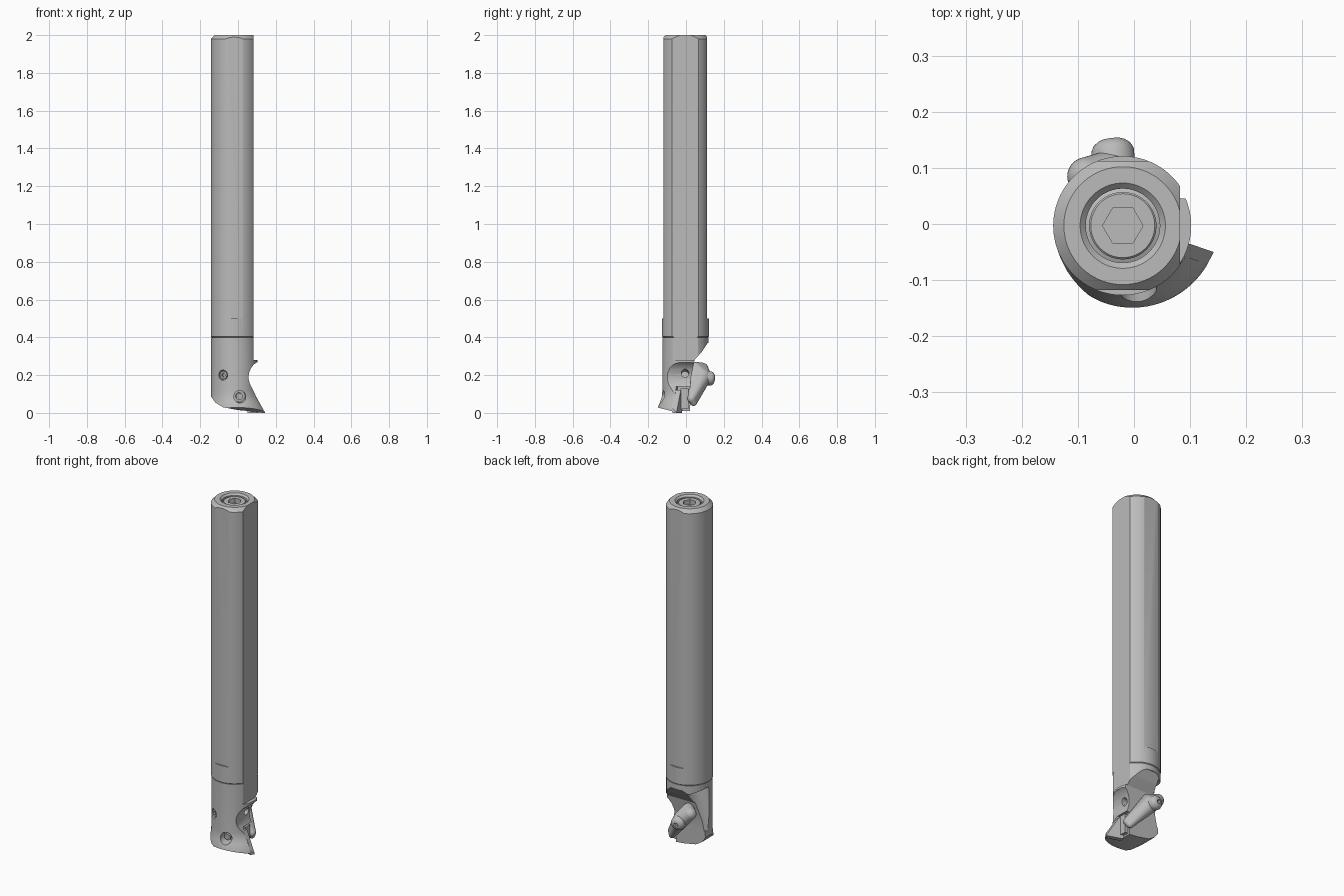
import bpy, bmesh, math
from mathutils import Vector, Matrix

if "Cube" in bpy.data.objects:
    bpy.data.objects.remove(bpy.data.objects["Cube"])

steel = bpy.data.materials.new("steel grey")
steel.diffuse_color = (0.5, 0.5, 0.5, 1)
steel.use_nodes = True
steel.node_tree.nodes["Principled BSDF"].inputs["Base Color"].default_value = steel.diffuse_color
CX, CY = -0.02, -0.003          # axis of the bar


def finish(name, bm, smooth=True):
    bmesh.ops.recalc_face_normals(bm, faces=bm.faces)
    me = bpy.data.meshes.new(name)
    bm.to_mesh(me)
    bm.free()
    me.materials.append(steel)
    ob = bpy.data.objects.new(name, me)
    bpy.context.collection.objects.link(ob)
    if smooth:
        me.shade_smooth()
        me.set_sharp_from_angle(angle=math.radians(30))
    return ob


def rings(name, data, n=64, matrix=None):
    """Skin circles given as (z, centre x, centre y, radius) and cap the ends."""
    bm = bmesh.new()
    loops = []
    for z, cx, cy, r in data:
        loops.append([bm.verts.new((cx + r * math.cos(2 * math.pi * i / n),
                                    cy + r * math.sin(2 * math.pi * i / n), z)) for i in range(n)])
    for a, b in zip(loops, loops[1:]):
        for i in range(n):
            bm.faces.new((a[i], a[(i + 1) % n], b[(i + 1) % n], b[i]))
    bm.faces.new(loops[0])
    bm.faces.new(loops[-1])
    if matrix:
        bm.transform(matrix)
    return finish(name, bm)


def prism(name, pts, plane, lo=-0.4, hi=0.4):
    """Extrude an outline drawn in the xz, yz or xy plane."""
    def at(p, d):
        return {"xz": (p[0], d, p[1]), "yz": (d, p[0], p[1]), "xy": (p[0], p[1], d)}[plane]
    bm = bmesh.new()
    a = [bm.verts.new(at(p, lo)) for p in pts]
    b = [bm.verts.new(at(p, hi)) for p in pts]
    n = len(pts)
    bm.faces.new(a)
    bm.faces.new(b)
    for i in range(n):
        bm.faces.new((a[i], a[(i + 1) % n], b[(i + 1) % n], b[i]))
    return finish(name, bm, False)


def box(name, x0, x1, y0, y1, z0, z1):
    return prism(name, [(x0, y0), (x1, y0), (x1, y1), (x0, y1)], "xy", z0, z1)


def aim(loc, direction):
    return Matrix.Translation(loc) @ Vector(direction).to_track_quat("Z", "Y").to_matrix().to_4x4()


def rod(name, loc, direction, r, lo, hi, n=32):
    return rings(name, [(lo, 0, 0, r), (hi, 0, 0, r)], n, aim(loc, direction))


def cut(ob, *cutters):
    for c in cutters:
        c.hide_render = True
        m = ob.modifiers.new("cut", "BOOLEAN")
        m.operation, m.solver, m.object = "DIFFERENCE", "EXACT", c
    bpy.context.view_layer.update()
    ev = ob.evaluated_get(bpy.context.evaluated_depsgraph_get())
    me = bpy.data.meshes.new_from_object(ev)
    ob.modifiers.clear()
    ob.data = me
    me.shade_smooth()
    me.set_sharp_from_angle(angle=math.radians(30))
    for c in cutters:
        bpy.data.objects.remove(c)


# shank: round bar with chamfered end, threaded recess and three flats
shank = rings("shank", [(z, CX, CY, r) for z, r in [
    (0.4, 0.118), (0.405, 0.124), (1.98, 0.124), (2.0, 0.105),
    (2.0, 0.076), (1.99, 0.066), (1.9, 0.066)]], 96)
cut(shank, box("side_flat", 0.082, 0.3, -0.3, 0.3, 0.2, 2.2),
    box("front_flat", -0.3, 0.3, -0.3, CY - 0.115, 0.5, 2.2),
    box("back_flat", -0.3, 0.3, CY + 0.115, 0.3, 0.5, 2.2))

# plug screw in the shank end
plug = rings("plug_screw", [(z, CX, CY, r) for z, r in [
    (1.89, 0.067), (1.965, 0.067), (1.968, 0.06), (1.985, 0.06), (1.988, 0.057)]])
cut(plug, rod("hex", (CX, CY, 1.96), (0, 0, 1), 0.036, 0, 0.1, 6))

# cutting head: neck flaring to an off-centre foot
head = rings("cutting_head", [
    (-0.01, 0.0, 0.0, 0.152), (0.03, -0.003, 0.0, 0.149), (0.06, -0.011, -0.001, 0.135),
    (0.09, -0.018, -0.002, 0.125), (0.12, CX, CY, 0.122), (0.4, CX, CY, 0.122)], 96)
screw_dir = (-0.49, -0.87, 0)
screw_at = (-0.08, -0.109, 0.2)
cut(head,
    box("side_flat", 0.082, 0.3, -0.3, 0.3, 0.28, 0.6),
    # slanted underside
    prism("under_x", [(-0.2, 0.14), (-0.145, 0.09), (-0.12, 0.055), (-0.08, 0.03), (0, 0.015),
                      (0.16, 0.0), (0.16, -0.1), (-0.2, -0.1)], "xz"),
    prism("under_y", [(-0.2, 0.045), (-0.155, 0.03), (-0.04, 0.0), (-0.04, -0.1), (-0.2, -0.1)], "yz"),
    # clamp seat at the back
    prism("seat", [(0.3, 0.39), (0.115, 0.37), (0.085, 0.325), (0.045, 0.28), (0.025, 0.18),
                   (0.02, -0.1), (0.3, -0.1)], "yz"),
    # chip gullet on the right
    prism("gullet", [(0.1, 0.268), (0.082, 0.255), (0.068, 0.235), (0.058, 0.21), (0.055, 0.185),
                     (0.062, 0.155), (0.078, 0.125), (0.098, 0.085), (0.118, 0.045),
                     (0.144, 0.004), (0.3, 0), (0.3, 0.268)], "xz"),
    # pocket for the insert
    prism("pocket", [(0.05, -0.045), (0.2, -0.094), (0.2, 0.2), (0.05, 0.2)], "xy", -0.1, 0.14),
    # scooped relief at the back left
    rod("relief", (-0.17, 0.06, 0.27), (0.25, 0.1, 1), 0.075, -0.14, 0.1, 48),
    # screw bores and coolant hole
    rod("bore", screw_at, screw_dir, 0.027, -0.03, 0.1),
    rod("low_bore", (0.01, -0.13, 0.085), (0.1, -1, -0.1), 0.032, -0.05, 0.1),
    rod("coolant", (0.06, -0.005, 0.21), (1, 0, 0.2), 0.02, -0.05, 0.1))

# small socket screw in the front of the head
set_screw = rod("set_screw", screw_at, screw_dir, 0.021, -0.04, -0.006)
cut(set_screw, rod("hex", screw_at, screw_dir, 0.012, -0.02, 0.05, 6))
rod("low_screw", (0.01, -0.13, 0.085), (0.1, -1, -0.1), 0.018, -0.06, -0.02)

# cutting insert standing on edge in the pocket
prism("cutting_insert", [(0.05, -0.045), (0.131, -0.0715), (0.142, -0.05), (0.055, -0.02)], "xy", 0, 0.12)
insert = bpy.data.objects["cutting_insert"]
cut(insert, prism("insert_slope", [(0.066, 0.14), (0.144, 0.0), (0.3, 0), (0.3, 0.3), (0.04, 0.3)], "xz"))
box("insert_shim", 0.03, 0.07, -0.03, 0.012, 0.02, 0.13)

# clamp: smooth finger reaching from the screw to the insert
bm = bmesh.new()
for loc, r in [((-0.035, 0.088, 0.19), 0.045), ((-0.085, 0.085, 0.232), 0.034),
               ((-0.05, 0.05, 0.24), 0.03), ((0.068, 0.03, 0.075), 0.022),
               ((0.06, 0.04, 0.055), 0.018)]:
    bmesh.ops.create_uvsphere(bm, u_segments=32, v_segments=16, radius=r, matrix=Matrix.Translation(loc))
hull = bmesh.ops.convex_hull(bm, input=bm.verts)
junk = {g for g in hull["geom_interior"] + hull["geom_unused"] if isinstance(g, bmesh.types.BMVert)}
bmesh.ops.delete(bm, geom=list(junk), context="VERTS")
finish("clamp", bm)

# clamp screw with domed head and socket
clamp_dir = (-0.12, 1, -0.1)
clamp_at = (-0.037, 0.12, 0.183)
clamp_screw = rings("clamp_screw", [(-0.12, 0, 0, 0.022), (-0.02, 0, 0, 0.022), (-0.02, 0, 0, 0.038),
                                    (0.012, 0, 0, 0.038), (0.022, 0, 0, 0.033), (0.029, 0, 0, 0.024),
                                    (0.032, 0, 0, 0.016)], 40, aim(clamp_at, clamp_dir))
cut(clamp_screw, rod("hex", clamp_at, clamp_dir, 0.013, 0.015, 0.08, 6))
